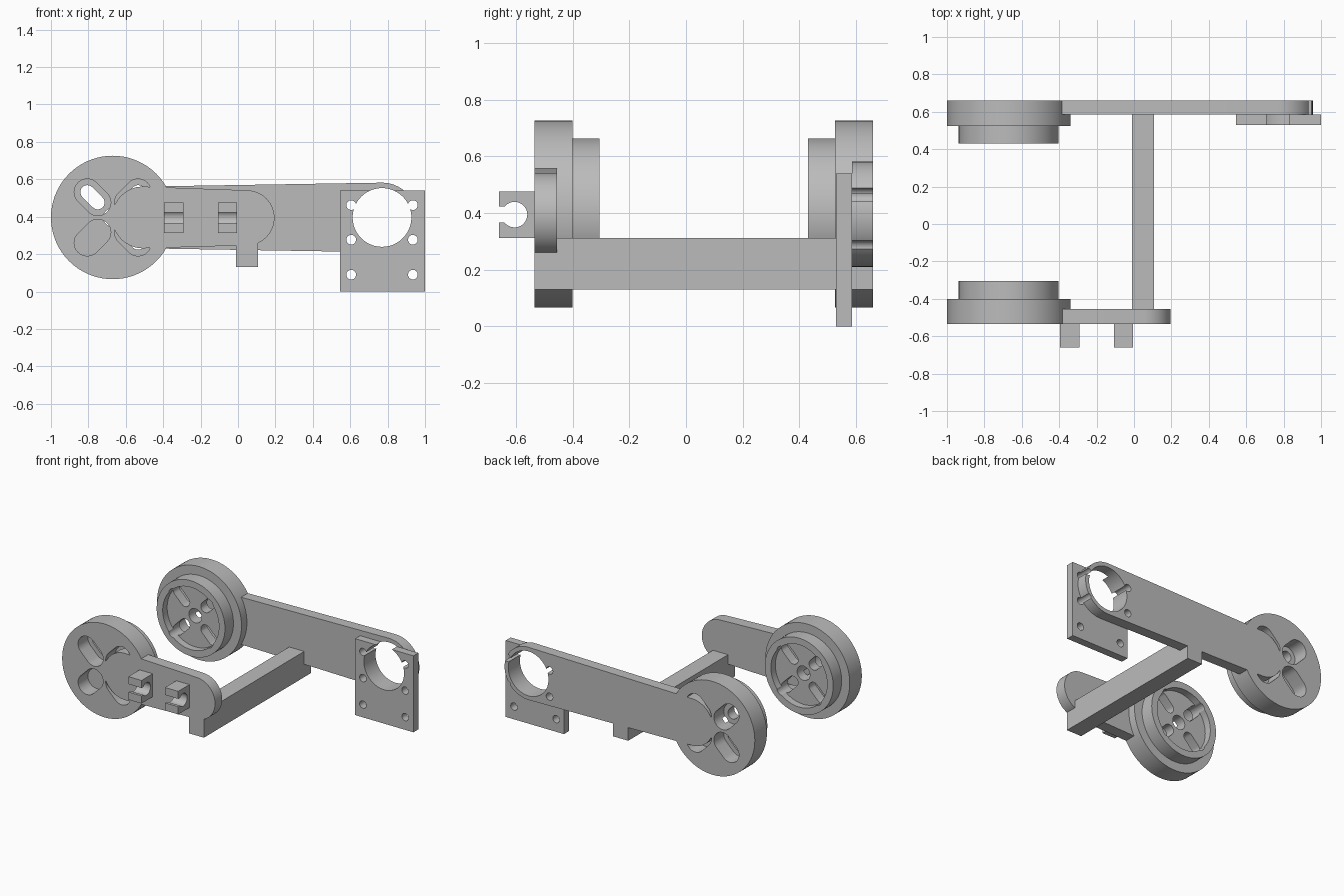
import bpy, bmesh
from math import pi, cos, sin, acos, asin, radians, hypot, atan2

if "Cube" in bpy.data.objects:
    bpy.data.objects.remove(bpy.data.objects["Cube"])

grey = bpy.data.materials.new("plain grey")
grey.use_nodes = True
grey.diffuse_color = (0.5, 0.5, 0.5, 1)
grey.node_tree.nodes["Principled BSDF"].inputs["Base Color"].default_value = (0.5, 0.5, 0.5, 1)

AXLE = (-0.67, 0.396)
MOTOR = (0.77, 0.396)


def arc(c, r, a0, a1, n):
    return [(c[0] + r * cos(a0 + (a1 - a0) * i / n), c[1] + r * sin(a0 + (a1 - a0) * i / n))
            for i in range(n + 1)]


def circle(c, r, n=72):
    return arc(c, r, 0, 2 * pi, n)[:-1]


def rect(u0, u1, v0, v1):
    return [(u0, v0), (u1, v0), (u1, v1), (u0, v1)]


def capsule(c1, r1, c2, r2, n=32):
    """Outline wrapped around two circles."""
    dx, dz = c2[0] - c1[0], c2[1] - c1[1]
    turn, a = atan2(dz, dx), acos((r1 - r2) / hypot(dx, dz))
    return arc(c2, r2, turn - a, turn + a, n) + arc(c1, r1, turn + a, turn + 2 * pi - a, n)


def loft(name, sections, axis="Y"):
    """Solid through (outline, depth) sections stacked along an axis."""
    bm = bmesh.new()
    rings = []
    for outline, d in sections:
        rings.append([bm.verts.new((u, d, v) if axis == "Y" else (d, u, v)) for u, v in outline])
    for lo, hi in zip(rings, rings[1:]):
        for i in range(len(lo)):
            j = (i + 1) % len(lo)
            bm.faces.new((lo[i], lo[j], hi[j], hi[i]))
    bm.faces.new(rings[0])
    bm.faces.new(rings[-1])
    bmesh.ops.recalc_face_normals(bm, faces=bm.faces)
    mesh = bpy.data.meshes.new(name)
    bm.to_mesh(mesh)
    bm.free()
    mesh.materials.append(grey)
    ob = bpy.data.objects.new(name, mesh)
    bpy.context.scene.collection.objects.link(ob)
    return ob


def prism(name, outline, d0, d1, axis="Y"):
    return loft(name, [(outline, d0), (outline, d1)], axis)


def cut(ob, cutters):
    """Subtract the cutters and discard them."""
    for c in cutters:
        c.hide_render = True
        mod = ob.modifiers.new("cut", "BOOLEAN")
        mod.operation, mod.solver, mod.object = "DIFFERENCE", "EXACT", c
    bpy.context.view_layer.update()
    dg = bpy.context.evaluated_depsgraph_get()
    mesh = bpy.data.meshes.new_from_object(ob.evaluated_get(dg))
    ob.modifiers.clear()
    ob.data = mesh
    for c in cutters:
        bpy.data.objects.remove(c)


def wheel(name, outer, side):
    """Stepped wheel; side is the y direction from its outer face inward."""
    def y(depth):
        return outer + side * depth
    steps = [(0.33, 0), (0.33, 0.135), (0.267, 0.135), (0.267, 0.23), (0.22, 0.23), (0.22, 0.18)]
    ob = loft(name, [(circle(AXLE, r), y(d)) for r, d in steps])
    cutters = [prism("axle_hole", circle(AXLE, 0.05, 32), y(0.08), y(0.3))]
    for k in range(4):
        a = pi / 4 + k * pi / 2
        near, far = [(AXLE[0] + r * cos(a), AXLE[1] + r * sin(a)) for r in (0.113, 0.192)]
        cutters.append(prism("slot", capsule(near, 0.037, far, 0.037, 12), y(-0.05), y(0.3)))
        cutters.append(prism("pocket", capsule(near, 0.07, far, 0.07, 16), y(-0.05), y(0.11)))
    cut(ob, cutters)


wheel("front_wheel", -0.535, 1)
wheel("back_wheel", 0.66, -1)

# Arms, each with a round end over its wheel
ARM_ROOT = (-0.508, 0.396)
prism("front_arm", capsule(ARM_ROOT, 0.165, (0.048, 0.394), 0.147), -0.535, -0.455)
back_arm = prism("back_arm", capsule(ARM_ROOT, 0.165, MOTOR, 0.186), 0.585, 0.66)

# Motor plate, sharing its round opening and screw holes with the back arm
plate = prism("motor_plate", rect(0.545, 1.0, 0, 0.54), 0.53, 0.585)
for part in (back_arm, plate):
    holes = [prism("opening", circle(MOTOR, 0.157), 0.4, 0.8)]
    for x in (0.605, 0.935):
        for z in (0.09, 0.277, 0.462):
            holes.append(prism("screw_hole", circle((x, z), 0.026, 24), 0.4, 0.8))
    cut(part, holes)

# Bar joining the arms
prism("cross_bar", rect(-0.01, 0.108, 0.13, 0.312), -0.535, 0.66)

# Open cable clips on the front arm
gap = asin(0.028 / 0.045)
bore = arc((-0.605, 0.394), 0.045, pi + gap, 3 * pi - gap, 28)
clip = [(-0.66, 0.366)] + bore + [(-0.66, 0.422), (-0.66, 0.475), (-0.535, 0.475),
                                  (-0.535, 0.312), (-0.66, 0.312)]
for name, x in (("outer_clip", -0.395), ("inner_clip", -0.108)):
    prism(name, clip, x, x + 0.103, "X")

for ob in bpy.context.scene.objects:
    if ob.type == "MESH":
        ob.data.shade_smooth()
        ob.data.set_sharp_from_angle(angle=radians(30))
